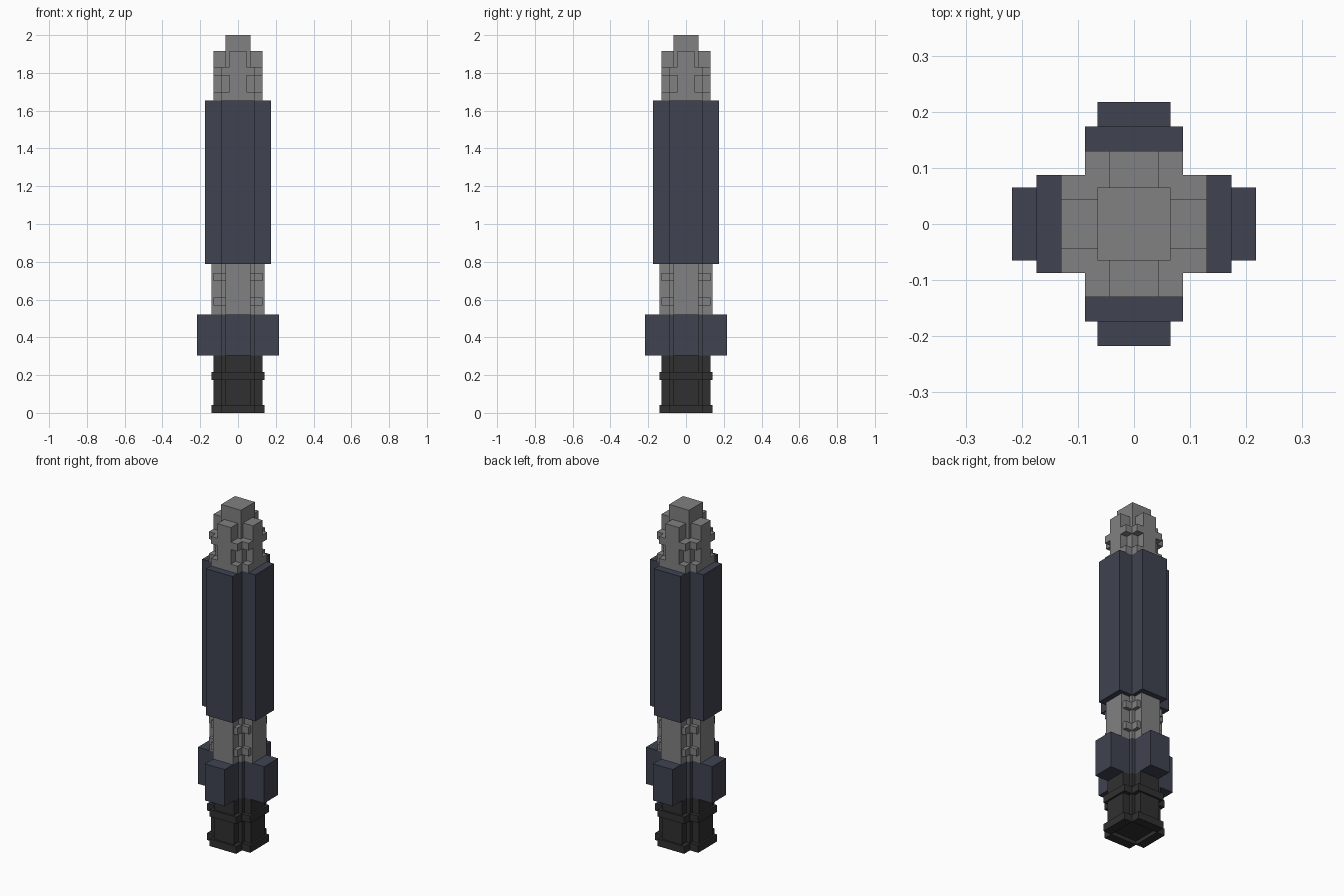
import bpy
import bmesh

if "Cube" in bpy.data.objects:
    bpy.data.objects.remove(bpy.data.objects["Cube"])


def material(name, rgb):
    m = bpy.data.materials.new(name)
    m.diffuse_color = (*rgb, 1)
    m.use_nodes = True
    m.node_tree.nodes["Principled BSDF"].inputs["Base Color"].default_value = m.diffuse_color
    return m


GREY = material("mid grey", (0.22, 0.22, 0.22))
BLUE = material("slate blue", (0.05, 0.057, 0.082))
BLACK = material("charcoal", (0.03, 0.03, 0.03))


def prism(name, outline, z0, z1, mat):
    """Extrude a flat outline from z0 up to z1."""
    bm = bmesh.new()
    face = bm.faces.new([bm.verts.new((x, y, z0)) for x, y in outline])
    new = bmesh.ops.extrude_face_region(bm, geom=[face])["geom"]
    bmesh.ops.translate(bm, vec=(0, 0, z1 - z0),
                        verts=[v for v in new if isinstance(v, bmesh.types.BMVert)])
    bmesh.ops.recalc_face_normals(bm, faces=bm.faces)
    mesh = bpy.data.meshes.new(name)
    bm.to_mesh(mesh)
    bm.free()
    mesh.materials.append(mat)
    ob = bpy.data.objects.new(name, mesh)
    bpy.context.collection.objects.link(ob)


def spin(quarter):
    """Repeat one corner of an outline around the four quarters."""
    pts = []
    for _ in range(4):
        pts += quarter
        quarter = [(-y, x) for x, y in quarter]
    return pts


def block(name, half, z0, z1, mat):
    prism(name, spin([(half, half)]), z0, z1, mat)


def cross(name, reach, half, z0, z1, mat, core=0):
    """Plus-shaped prism, with an optional square core filling the inner corners."""
    if core > half:
        quarter = [(reach, half), (core, half), (core, core), (half, core), (half, reach)]
    else:
        quarter = [(reach, half), (half, half), (half, reach)]
    prism(name, spin(quarter), z0, z1, mat)


C = 0.087  # half width of the square core

# Pommel: grip, collar and an open foot ring around a recessed base
cross("pommel_grip", 0.13, 0.065, 0.022, 0.305, BLACK, C)
cross("pommel_collar", 0.141, C, 0.175, 0.217, BLACK)
for i, (sx, sy) in enumerate([(1, 0), (0, 1), (-1, 0), (0, -1)]):
    bar = [(C, -C), (0.141, -C), (0.141, C), (C, C)]
    prism(f"foot_bar_{i + 1}", [(x * sx - y * sy, x * sy + y * sx) for x, y in bar],
          0, 0.043, BLACK)

# Wide clamp
cross("clamp", 0.217, 0.065, 0.305, 0.522, BLUE, C)

# Neck with two thin rings in its corners
cross("neck", 0.141, 0.065, 0.522, 0.787, GREY, C)
for i, z in enumerate((0.568, 0.698)):
    cross(f"neck_ring_{i + 1}", 0.13, C, z, z + 0.043, GREY)

# Long main sleeve
cross("sleeve", 0.174, C, 0.787, 1.655, BLUE)

# Emitter head: base, grooved band, ring, prongs and centre post
cross("emitter_base", 0.13, C, 1.655, 1.70, GREY)
cross("emitter_groove", 0.13, 0.044, 1.70, 1.787, GREY, C)
cross("emitter_ring", 0.13, C, 1.787, 1.83, GREY)
cross("emitter_prongs", 0.13, 0.044, 1.83, 1.917, GREY, 0.065)
block("emitter_post", 0.065, 1.917, 2.0, GREY)
